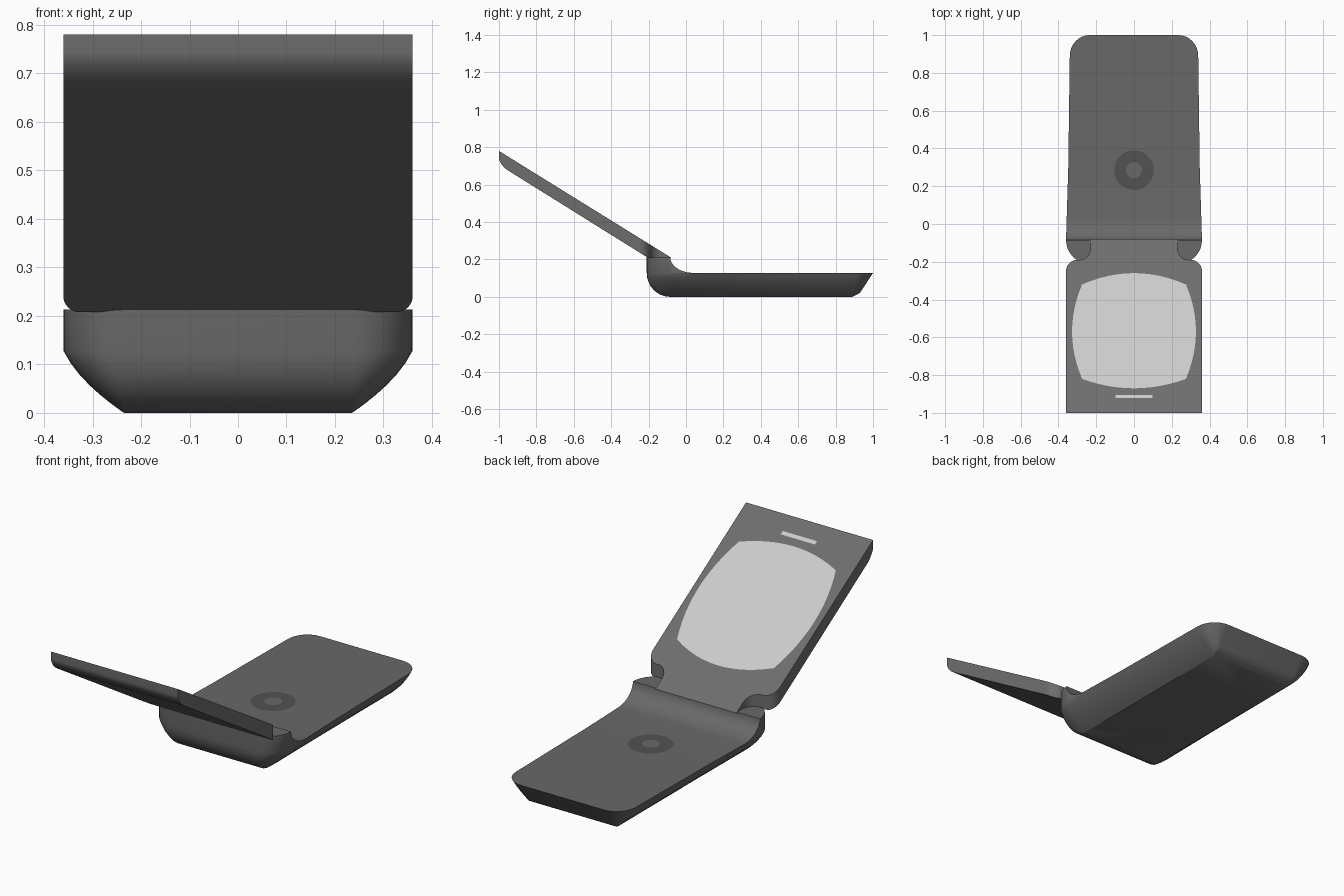
import bpy, bmesh
from math import sin, cos, pi, sqrt, radians

if "Cube" in bpy.data.objects:
    bpy.data.objects.remove(bpy.data.objects["Cube"])


def material(name, v):
    m = bpy.data.materials.new(name)
    m.diffuse_color = (v, v, v, 1)
    m.use_nodes = True
    m.node_tree.nodes["Principled BSDF"].inputs["Base Color"].default_value = m.diffuse_color
    return m


BODY = material("body_grey", 0.14)
LID = material("lid_grey", 0.155)
LIGHT = material("screen_light", 0.55)
DARK = material("ring_dark", 0.085)


def finish(name, bm, mat, recalc=True):
    bmesh.ops.remove_doubles(bm, verts=bm.verts, dist=0.0002)
    if recalc:
        bmesh.ops.recalc_face_normals(bm, faces=bm.faces)
    me = bpy.data.meshes.new(name)
    bm.to_mesh(me)
    bm.free()
    ob = bpy.data.objects.new(name, me)
    bpy.context.collection.objects.link(ob)
    me.materials.append(mat)
    bpy.ops.object.select_all(action='DESELECT')
    ob.select_set(True)
    bpy.context.view_layer.objects.active = ob
    bpy.ops.object.shade_smooth_by_angle(angle=radians(30))
    return ob


def strip(bm, sections, bottom=True, caps=(True, True)):
    """Loft of box sections (y, half width, z low, z high)."""
    rows = [[bm.verts.new(p) for p in ((-w, y, lo), (w, y, lo), (w, y, hi), (-w, y, hi))]
            for y, w, lo, hi in sections]
    for a, b in zip(rows, rows[1:]):
        for i in range(0 if bottom else 1, 4):
            j = (i + 1) % 4
            bm.faces.new((a[i], a[j], b[j], b[i]))
    if caps[0]:
        bm.faces.new(rows[0])
    if caps[1]:
        bm.faces.new(rows[-1])


def width(y):
    """Half width of the base rim along y."""
    if y < 0.3:
        return 0.36 - 0.012 * (y + 0.085) / 0.385
    return 0.348 - 0.008 * (y - 0.3) / 0.59


# base: tray with slanted sides, rounded hinge end, and raised hinge block
RIM, TOP, N = 0.128, 0.213, 8
IN, REAR, FRONT = 0.235, -0.085, 0.89
bm = bmesh.new()
rings = []
for k in range(9):
    u = 1 - sin(k / 8 * pi / 2)
    fs = u + 0.5 * u * (1 - u)
    fr = sqrt(1 - (1 - u) ** 2)
    ff = min(2.25 * u, 0.36 + 0.64 * (u - 0.16) / 0.84)
    half = []
    for i in range(N + 1):
        a = pi / 2 * (1 - i / N)
        half.append((IN + 0.125 * fs * cos(a), REAR - 0.125 * fr * sin(a)))
    half += [(IN + (width(y) - IN) * fs, y) for y in (0.04, 0.3, 0.6)]
    for i in range(N + 1):
        a = pi / 2 * i / N
        half.append((IN + 0.105 * fs * cos(a), FRONT + 0.11 * ff * sin(a)))
    ring = half + [(-x, y) for x, y in reversed(half)]
    rings.append([bm.verts.new((x, y, RIM * u)) for x, y in ring])
for a, b in zip(rings, rings[1:]):
    for i in range(len(a)):
        j = (i + 1) % len(a)
        bm.faces.new((a[i], a[j], b[j], b[i]))
bm.faces.new(rings[-1])
bm.faces.new([v for v in rings[0] if v.co.y > 0.039])
hinge = []
for i in range(N + 1):
    a = pi / 2 * i / N
    y = 0.04 - 0.125 * sin(a)
    hinge.append((y, width(y), RIM, RIM + (TOP - RIM) * (1 - cos(a))))
for i in range(N + 1):
    a = pi / 2 * i / N
    hinge.append((REAR - 0.125 * sin(a), IN + 0.125 * cos(a), RIM, TOP))
strip(bm, hinge, bottom=False, caps=(False, True))
finish("base", bm, BODY)


# lid: tilted flap with a narrow neck and a rounded lower tip
def lid_top(y):
    return 0.21 + 0.6196 * (-0.08 - y)


def lid_low(y):
    return max(0.208, 0.213 + 0.624 * (-0.21 - y))


secs = [(-0.08, 0.23, 0.208, 0.21)]
for i in range(9):
    a = pi / 2 * i / 8
    y = -0.13 - 0.06 * sin(a)
    secs.append((y, 0.29 - 0.06 * cos(a), lid_low(y), lid_top(y)))
for i in range(9):
    a = pi / 2 * (1 - i / 8)
    y = -0.25 + 0.06 * sin(a)
    secs.append((y, 0.30 + 0.06 * cos(a), lid_low(y), lid_top(y)))
for i in range(9):
    a = pi / 2 * i / 8
    y = -0.95 - 0.05 * sin(a)
    secs.append((y, 0.36, lid_low(y) + 0.036 * (1 - cos(a)), lid_top(y)))
bm = bmesh.new()
strip(bm, secs)
finish("lid", bm, LID)


# flat inlays lying just above the surfaces
def inlay(name, pts, height, mat):
    bm = bmesh.new()
    f = bm.faces.new([bm.verts.new((x, y, height(y))) for x, y in pts])
    f.normal_update()
    if f.normal.z < 0:
        f.normal_flip()
    finish(name, bm, mat, False)


def on_lid(y):
    return lid_top(y) + 0.002


pts = []
corners = [(0.275, -0.32), (-0.275, -0.32), (-0.275, -0.82), (0.275, -0.82)]
bulges = [(0, 0.06), (-0.053, 0), (0, -0.05), (0.053, 0)]
for k in range(4):
    (x0, y0), (x1, y1), (bx, by) = corners[k], corners[(k + 1) % 4], bulges[k]
    for i in range(12):
        t = i / 12
        s = 4 * t * (1 - t)
        pts.append((x0 + (x1 - x0) * t + bx * s, y0 + (y1 - y0) * t + by * s))
inlay("screen", pts, on_lid, LIGHT)
inlay("speaker_slot", [(-0.097, -0.922), (0.097, -0.922), (0.097, -0.905), (-0.097, -0.905)],
      on_lid, LIGHT)
for name, r, z, mat in (("button_ring", 0.105, 0.1295, DARK), ("button_centre", 0.042, 0.131, BODY)):
    inlay(name, [(r * cos(i * pi / 20), 0.285 + r * sin(i * pi / 20)) for i in range(40)],
          lambda y, z=z: z, mat)
